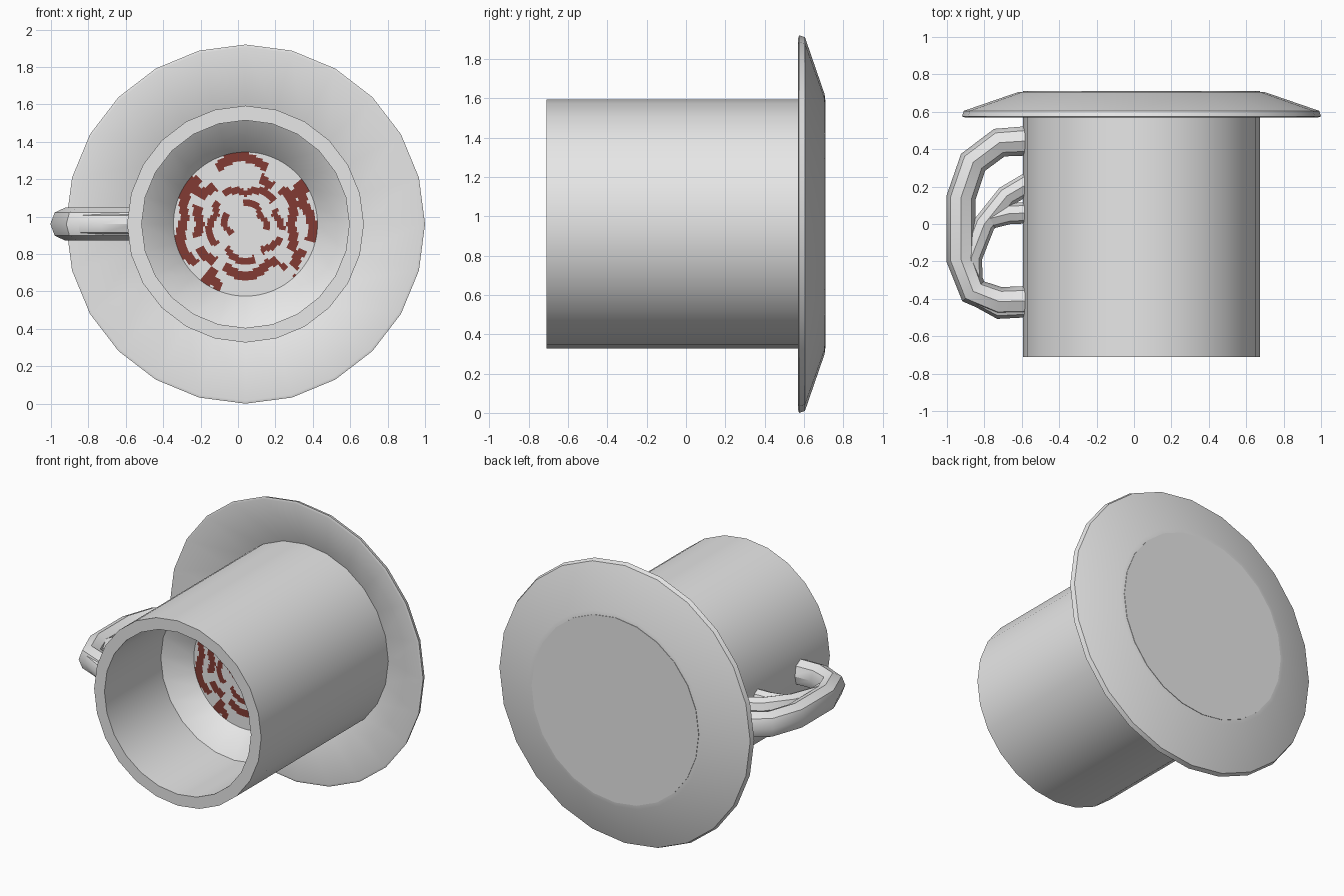
import bpy, bmesh, math
from mathutils import Vector

if "Cube" in bpy.data.objects:
    bpy.data.objects.remove(bpy.data.objects["Cube"])

CX, CZ, SEG = 0.04, 0.96, 24


def material(name, rgb):
    m = bpy.data.materials.new(name)
    m.diffuse_color = (*rgb, 1)
    m.use_nodes = True
    m.node_tree.nodes["Principled BSDF"].inputs["Base Color"].default_value = m.diffuse_color
    return m


CERAMIC = material("pale_ceramic", (0.8, 0.8, 0.8))
BROWN = material("red_brown", (0.225, 0.044, 0.033))


def finish(name, bm, mats, smooth=True, recalc=True):
    if recalc:
        bmesh.ops.recalc_face_normals(bm, faces=bm.faces)
    me = bpy.data.meshes.new(name)
    bm.to_mesh(me)
    bm.free()
    for m in mats:
        me.materials.append(m)
    ob = bpy.data.objects.new(name, me)
    bpy.context.collection.objects.link(ob)
    if smooth:
        bpy.ops.object.select_all(action='DESELECT')
        ob.select_set(True)
        bpy.context.view_layer.objects.active = ob
        bpy.ops.object.shade_smooth_by_angle(angle=math.radians(40))
    return ob


def polar(r, y, a):
    return (CX + r * math.cos(a), y, CZ + r * math.sin(a))


def lathe(name, profile, closed=False, caps=False):
    """Turn (radius, y) points around the horizontal cup axis."""
    bm = bmesh.new()
    rings = [[bm.verts.new(polar(r, y, 2 * math.pi * i / SEG)) for i in range(SEG)]
             for r, y in profile]
    pairs = list(zip(rings, rings[1:])) + ([(rings[-1], rings[0])] if closed else [])
    for a, b in pairs:
        for i in range(SEG):
            j = (i + 1) % SEG
            bm.faces.new((a[i], a[j], b[j], b[i]))
    if caps:
        bm.faces.new(rings[0])
        bm.faces.new(rings[-1])
    return finish(name, bm, [CERAMIC])


def tube(name, path, radius, sides=8):
    """Sweep a round section along a path of (x, y) points."""
    bm = bmesh.new()
    pts = [Vector((x, y, CZ)) for x, y in path]
    rings = []
    for k, p in enumerate(pts):
        t = (pts[min(k + 1, len(pts) - 1)] - pts[max(k - 1, 0)]).normalized()
        n = Vector((t.y, -t.x, 0))
        ring = []
        for i in range(sides):
            a = 2 * math.pi * i / sides
            ring.append(bm.verts.new(p + radius * (0.9 * math.cos(a) * n
                                                   + math.sin(a) * Vector((0, 0, 1)))))
        rings.append(ring)
    for a, b in zip(rings, rings[1:]):
        for i in range(sides):
            j = (i + 1) % sides
            bm.faces.new((a[i], a[j], b[j], b[i]))
    bm.faces.new(rings[0])
    bm.faces.new(rings[-1])
    return finish(name, bm, [CERAMIC])


# Cup body: outer base, wall, lip, inner wall and sloping inner floor
lathe("cup", [(0.633, 0.71), (0.633, -0.71), (0.555, -0.71),
              (0.555, -0.1), (0.385, 0.02), (0.38, 0.03)], caps=True)

# Saucer: thin dish around the cup base
lathe("saucer", [(0.62, 0.67), (0.945, 0.57), (0.96, 0.575),
                 (0.95, 0.605), (0.66, 0.705), (0.62, 0.708)], closed=True)

# Large handle and the slimmer inner loop
tube("handle", [(-0.56, 0.445), (-0.72, 0.435), (-0.86, 0.33), (-0.925, 0.14),
                (-0.925, -0.19), (-0.86, -0.36), (-0.72, -0.415), (-0.56, -0.41)], 0.0875)
tube("inner_handle", [(-0.56, 0.22), (-0.68, 0.15), (-0.8, 0.0), (-0.87, -0.18),
                      (-0.86, -0.38), (-0.72, -0.45), (-0.56, -0.44)], 0.065)
tube("inner_branch", [(-0.56, 0.06), (-0.67, 0.055), (-0.77, 0.03)], 0.063)

# Painted disc: scalloped rings with gaps (radius, half width, petals, phase, gap list)
RINGS = [
    (0.345, 0.026, 7, 20, [(40, 68), (118, 136), (218, 232), (250, 318), (335, 345)]),
    (0.262, 0.025, 6, 0, [(44, 54), (72, 128), (150, 158), (196, 206), (232, 242), (312, 330)]),
    (0.185, 0.020, 5, 18, [(28, 40), (125, 140), (215, 232), (285, 300), (340, 350)]),
    (0.105, 0.017, 4, 30, [(95, 150), (215, 345)]),
]


def painted(r, deg):
    for base, half, n, phase, gaps in RINGS:
        wave = abs(math.sin(math.radians((deg - phase) * n / 2)))
        if abs(r - base - 0.035 * (wave - 0.6)) < half:
            return not any(a <= deg <= b for a, b in gaps)
    # short spokes joining the rings
    return 0.29 < r < 0.385 and any(abs(deg - s) < 4 for s in (32, 145, 236, 312))


bm = bmesh.new()
NA, NR, R, Y = 120, 32, 0.385, 0.015
grid = [[bm.verts.new(polar(R * k / NR, Y, 2 * math.pi * i / NA)) for i in range(NA)]
        for k in range(1, NR + 1)]
centre = bm.verts.new(polar(0, Y, 0))
for i in range(NA):
    j = (i + 1) % NA
    bm.faces.new((centre, grid[0][i], grid[0][j]))
    for k in range(NR - 1):
        f = bm.faces.new((grid[k][i], grid[k + 1][i], grid[k + 1][j], grid[k][j]))
        if painted(R * (k + 1.5) / NR, (i + 0.5) * 360 / NA):
            f.material_index = 1
for f in bm.faces:
    f.normal_update()
    if f.normal.y > 0:
        f.normal_flip()
finish("painted_disc", bm, [CERAMIC, BROWN], smooth=False, recalc=False)
